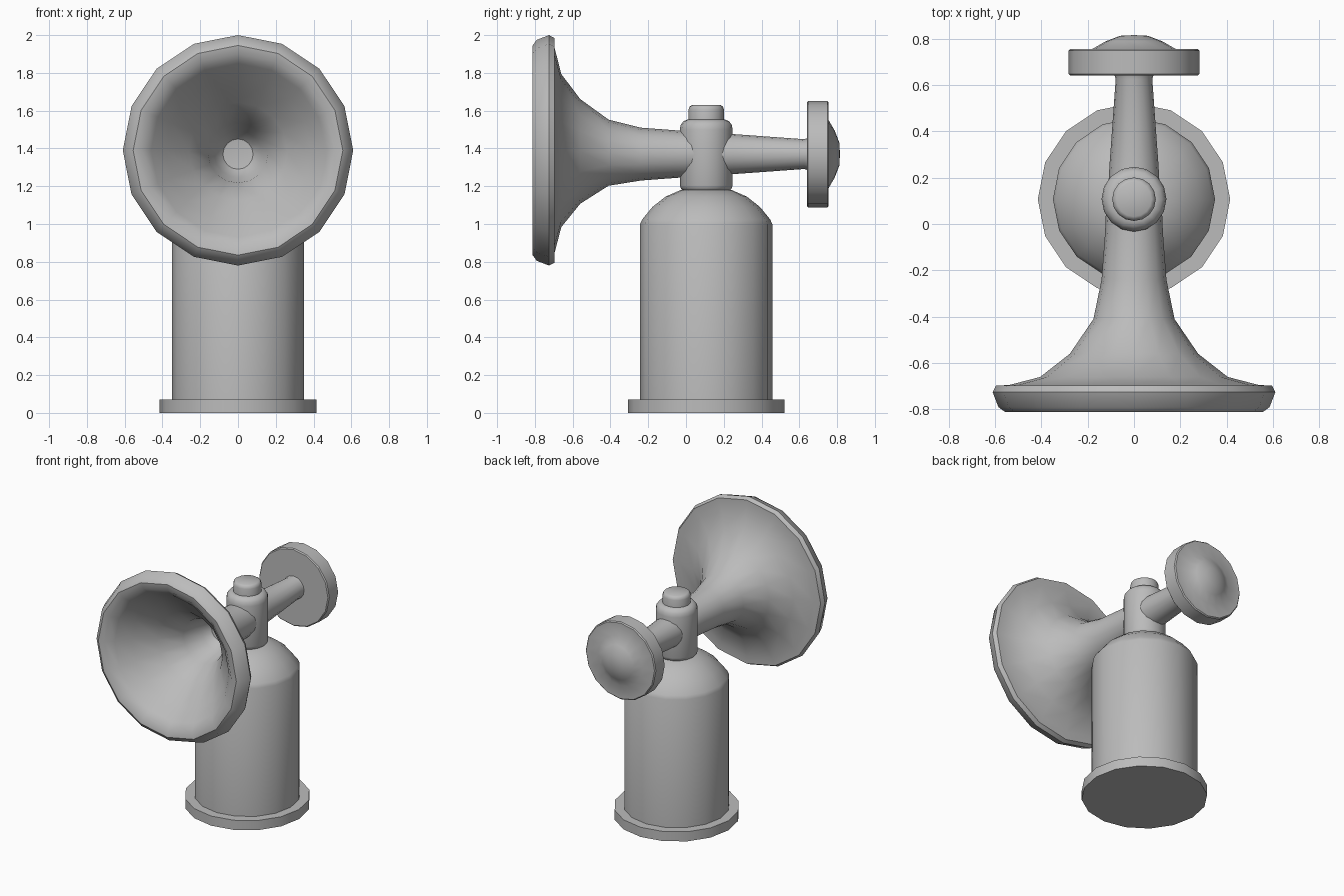
import bpy, bmesh, math

if "Cube" in bpy.data.objects:
    bpy.data.objects.remove(bpy.data.objects["Cube"])

SIDES = 16
CY = 0.107      # y of the canister axis
PIPE_Z = 1.37   # height of the horn and pipe axis

grey = bpy.data.materials.new("grey")
grey.diffuse_color = (0.5, 0.5, 0.5, 1)
grey.use_nodes = True
grey.node_tree.nodes["Principled BSDF"].inputs["Base Color"].default_value = grey.diffuse_color


def lathe(name, profile, place):
    """Spin (radius, offset) points; place(r*cos, r*sin, offset) gives the position."""
    bm = bmesh.new()
    rings = []
    for r, h in profile:
        n = SIDES if r > 0 else 1
        rings.append([bm.verts.new(place(r * math.cos(2 * math.pi * i / SIDES),
                                         r * math.sin(2 * math.pi * i / SIDES), h))
                      for i in range(n)])
    for a, b in zip(rings, rings[1:]):
        for i in range(SIDES):
            j = (i + 1) % SIDES
            if len(a) == 1:
                bm.faces.new((a[0], b[j], b[i]))
            elif len(b) == 1:
                bm.faces.new((a[i], a[j], b[0]))
            else:
                bm.faces.new((a[i], a[j], b[j], b[i]))
    bmesh.ops.recalc_face_normals(bm, faces=bm.faces)
    mesh = bpy.data.meshes.new(name)
    bm.to_mesh(mesh)
    bm.free()
    mesh.materials.append(grey)
    ob = bpy.data.objects.new(name, mesh)
    bpy.context.collection.objects.link(ob)
    bpy.ops.object.select_all(action='DESELECT')
    ob.select_set(True)
    bpy.context.view_layer.objects.active = ob
    bpy.ops.object.shade_smooth_by_angle(angle=math.radians(40))


def upright(a, b, h):
    return (a, CY + b, h)


def along_y(a, b, h):
    return (a, h, PIPE_Z + b)


def horn_axis(a, b, h):
    # the horn axis rises slightly toward its mouth
    lift = 0.02 * min(1, max(0, (-h - 0.24) / 0.45))
    return (a, h, PIPE_Z + lift + b)


# Canister: base rim, body and rounded shoulder
lathe("base_rim", [(0, 0), (0.415, 0), (0.415, 0.07), (0, 0.07)], upright)
lathe("canister", [(0, 0.03), (0.35, 0.03), (0.35, 1.0), (0.338, 1.025), (0.285, 1.09),
                   (0.215, 1.145), (0.135, 1.18), (0, 1.19)], upright)

# Valve block and press button
lathe("valve", [(0, 1.17), (0.12, 1.175), (0.133, 1.185), (0.14, 1.205), (0.14, 1.5),
                (0.135, 1.525), (0.12, 1.545), (0.098, 1.553), (0, 1.553)], upright)
lathe("button", [(0, 1.53), (0.094, 1.53), (0.094, 1.605), (0.088, 1.622),
                 (0.075, 1.63), (0, 1.63)], upright)

# Horn: outer flare, rolled rim, inner funnel
lathe("horn", [(0, 0.08), (0.12, 0.08), (0.125, -0.04), (0.14, -0.24), (0.175, -0.41),
               (0.277, -0.56), (0.405, -0.66), (0.54, -0.695), (0.595, -0.697),
               (0.61, -0.725), (0.585, -0.79), (0.555, -0.812), (0.51, -0.805),
               (0.46, -0.76), (0.385, -0.67), (0.26, -0.55), (0.16, -0.40),
               (0.125, -0.24), (0.08, -0.19), (0, -0.18)], horn_axis)

# Rear pipe with domed disc
lathe("rear_pipe", [(0, 0.12), (0.113, 0.12), (0.106, 0.25), (0.079, 0.625),
                    (0.085, 0.645), (0, 0.645)], along_y)
lathe("rear_disc", [(0, 0.64), (0.275, 0.64), (0.282, 0.647), (0.282, 0.748),
                    (0.275, 0.755), (0.18, 0.755), (0.125, 0.787), (0.06, 0.812),
                    (0, 0.815)], along_y)
